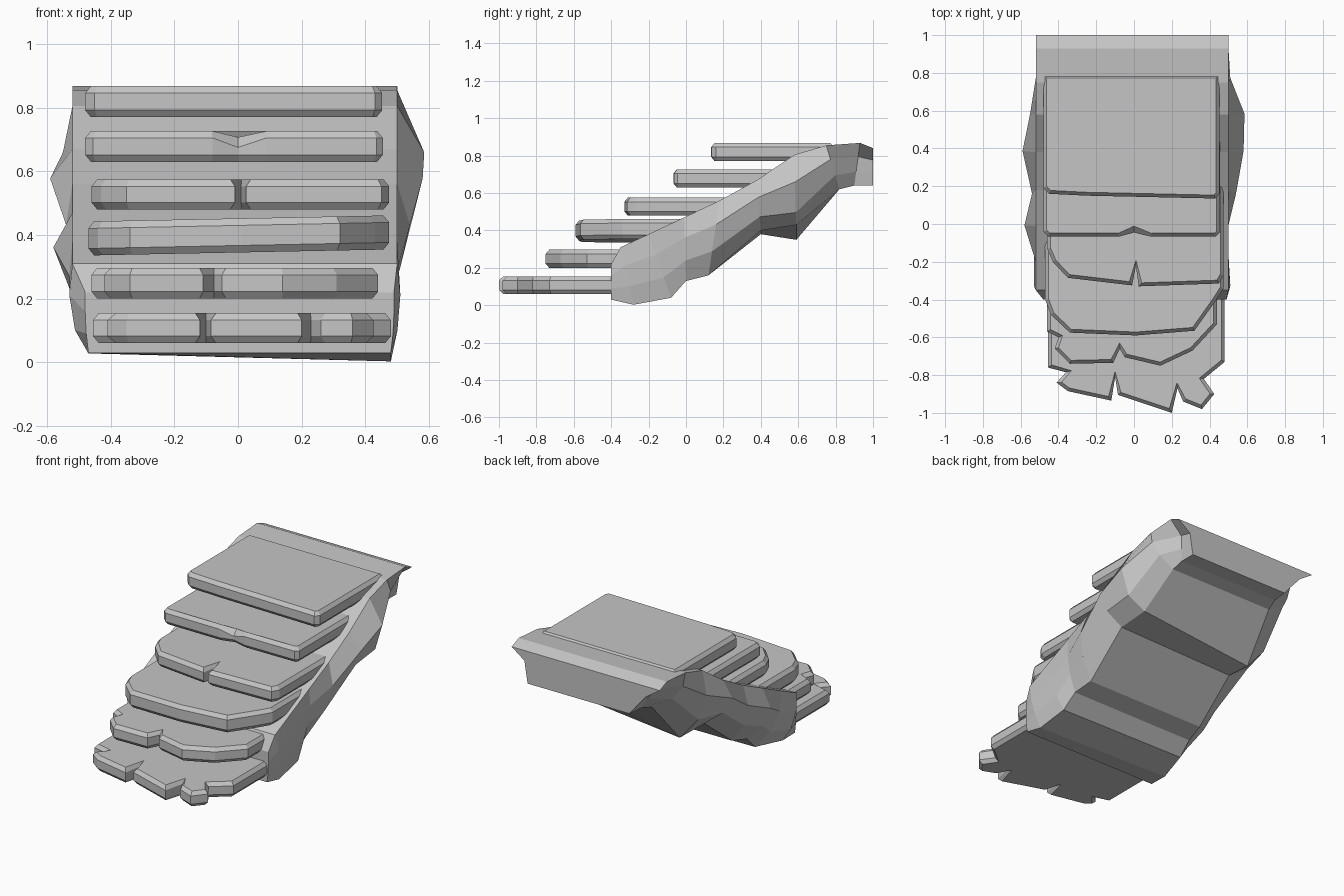
import bpy, bmesh
from mathutils import Vector

if "Cube" in bpy.data.objects:
    bpy.data.objects.remove(bpy.data.objects["Cube"])

stone = bpy.data.materials.new("grey stone")
stone.diffuse_color = (0.56, 0.56, 0.56, 1)
stone.use_nodes = True
stone.node_tree.nodes["Principled BSDF"].inputs["Base Color"].default_value = stone.diffuse_color


def finish(name, bm):
    bmesh.ops.recalc_face_normals(bm, faces=bm.faces[:])
    me = bpy.data.meshes.new(name)
    bm.to_mesh(me)
    bm.free()
    me.materials.append(stone)
    ob = bpy.data.objects.new(name, me)
    bpy.context.collection.objects.link(ob)
    return ob


def loft(bm, rings):
    """Skin closed rings of points and cap both ends."""
    rows = [[bm.verts.new(p) for p in r] for r in rings]
    for a, b in zip(rows, rows[1:]):
        for i in range(len(a)):
            j = (i + 1) % len(a)
            bm.faces.new((a[i], a[j], b[j], b[i]))
    bm.faces.new(rows[0])
    bm.faces.new(rows[-1])
    return rows


def inset(pts, d):
    """Offset a counter-clockwise outline inwards, with limited mitres."""
    out = []
    for i, p in enumerate(pts):
        p = Vector(p)
        e1 = (p - Vector(pts[i - 1])).normalized()
        e2 = (Vector(pts[(i + 1) % len(pts)]) - p).normalized()
        n1, n2 = Vector((-e1.y, e1.x)), Vector((-e2.y, e2.x))
        m = (n1 + n2).normalized()
        out.append(p + m * d / max(m.dot(n1), 0.6))
    return out


def slab(name, front, back, z0, z1, chip=None, tilt=0):
    """Chamfered step: broken front outline (left to right) and straight back."""
    pts = front + [(front[-1][0], back), (front[0][0], back)]
    c = 0.022
    small = inset(pts, 0.018)
    rings = [[(p[0], p[1], z + tilt * p[0]) for p in o]
             for o, z in ((small, z0), (pts, z0 + c), (pts, z1 - c), (small, z1))]
    if chip is not None:                      # broken bite in the top edge
        x, y, z = rings[2][chip]
        rings[2][chip] = (x, y, z - 0.03)
        x, y, z = rings[3][chip]
        rings[3][chip] = (x, y + 0.015, z - 0.02)
    bm = bmesh.new()
    loft(bm, rings)
    return finish(name, bm)


# Six steps, bottom to top
slab("step_1", [(-.455, -.76), (-.36, -.785), (-.41, -.84), (-.35, -.885), (-.12, -.935),
                (-.1, -.81), (-.085, -.905), (.2, -1.0), (.23, -.87), (.26, -.94),
                (.36, -.98), (.425, -.9), (.37, -.82), (.48, -.73)], -.25, .06, .155)
slab("step_2", [(-.46, -.57), (-.4, -.6), (-.42, -.66), (-.34, -.74), (-.11, -.735),
                (-.075, -.66), (-.05, -.705), (.14, -.75), (.31, -.67), (.44, -.53)],
     -.08, .2, .297)
slab("step_3", [(-.47, -.4), (-.44, -.48), (-.34, -.575), (.01, -.59), (.32, -.565),
                (.43, -.41), (.475, -.34)], .1, .345, .452, tilt=.02)
slab("step_4", [(-.46, -.13), (-.43, -.2), (-.35, -.285), (-.01, -.325), (.01, -.22),
                (.025, -.33), (.45, -.315), (.475, -.27)], .3, .48, .575)
slab("step_5", [(-.48, -.04), (-.455, -.065), (-.08, -.067), (0, -.045), (.09, -.067),
                (.435, -.065), (.455, -.045)], .5, .63, .727, chip=3)
slab("step_6", [(-.48, .19), (-.45, .16), (-.25, .15), (.43, .135), (.453, .16)],
     .79, .77, .868)

# Rock base: cross-sections running up the slope, with an undercut belly
# top y, top z, bottom y, bottom z, left bulge x, right bulge x,
# left/right undercut, left/right lift of the bottom corner
sections = [
    (-.40, .22, -.40, .03, -.48, .49, .01, .01, 0, 0),
    (-.35, .31, -.28, .003, -.53, .51, .06, .03, .025, 0),
    (-.20, .38, -.08, .04, -.53, .50, .11, .03, .01, 0),
    (-.01, .47, 0, .13, -.58, .50, .16, .05, 0, 0),
    (.18, .56, .12, .16, -.54, .54, .14, .11, 0, 0),
    (.38, .67, .40, .38, -.59, .58, .20, .15, 0, .02),
    (.58, .805, .59, .35, -.55, .585, .18, .17, 0, .08),
    (.75, .855, .82, .62, -.52, .51, .18, .12, 0, 0),
    (.93, .868, .90, .64, -.52, .50, .20, .11, 0, 0),
    (1.0, .84, 1.0, .64, -.52, .50, .21, .11, 0, 0)]
rings = []
for k, (yt, zt, yb, zb, xl, xr, ul, ur, hl, hr) in enumerate(sections):
    def pt(x, f, lift=0):
        return (x, yb + (yt - yb) * f, zb + (zt - zb) * f + lift)
    end = k >= 8                              # the top end is undercut higher up
    a, b = (.75, .9) if end else (.3, .3)
    rings.append([pt(max(xl, -.52), 1), pt(xl + (ul * .45 if end else 0), .68),
                  pt(xl + ul * a, .32), pt(xl + ul, 0, hl),
                  pt(xr - ur, 0, hr), pt(xr - ur * b, .32),
                  pt(xr - (ur * .8 if end else 0), .68), pt(min(xr, .50), 1)])
bm = bmesh.new()
loft(bm, rings)
finish("rock_base", bm)
